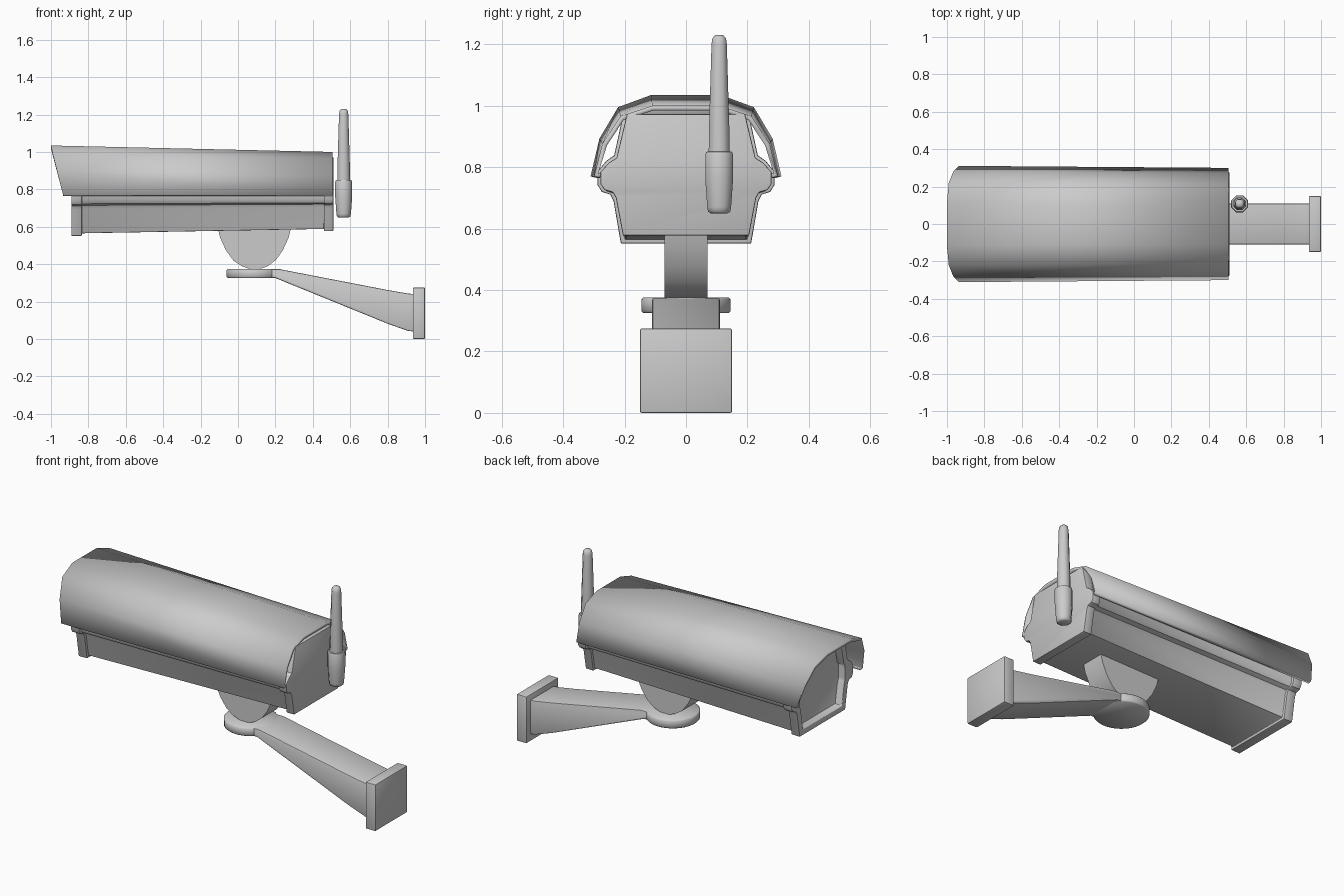
import bpy, bmesh
from math import radians, sin, cos, pi

cube = bpy.data.objects.get("Cube")
if cube:
    bpy.data.objects.remove(cube, do_unlink=True)

grey = bpy.data.materials.new("light_grey")
grey.use_nodes = True
COLOUR = (0.6, 0.6, 0.6, 1)
grey.diffuse_color = COLOUR
grey.node_tree.nodes["Principled BSDF"].inputs["Base Color"].default_value = COLOUR

PIVOT = 0.77   # height about which the housing tapers
REAR = 0.51


def finish(name, bm, bevel=0.0, angle=35, segments=2):
    """Bevel the hard edges, then shade smooth by angle."""
    bmesh.ops.recalc_face_normals(bm, faces=bm.faces)
    if bevel:
        hard = [e for e in bm.edges if e.is_manifold and e.calc_face_angle(0) > radians(50)]
        bmesh.ops.bevel(bm, geom=hard, offset=bevel, segments=segments,
                        profile=0.5, affect='EDGES', clamp_overlap=True)
    mesh = bpy.data.meshes.new(name)
    bm.to_mesh(mesh)
    bm.free()
    mesh.materials.append(grey)
    ob = bpy.data.objects.new(name, mesh)
    bpy.context.collection.objects.link(ob)
    bpy.ops.object.select_all(action='DESELECT')
    ob.select_set(True)
    bpy.context.view_layer.objects.active = ob
    bpy.ops.object.shade_smooth_by_angle(angle=radians(angle))
    return ob


def skin(bm, rings, closed=True, caps=True):
    """Join rings of points with quads."""
    rows = [[bm.verts.new(p) for p in ring] for ring in rings]
    n = len(rows[0])
    for a, b in zip(rows, rows[1:]):
        for i in range(n if closed else n - 1):
            j = (i + 1) % n
            bm.faces.new((a[i], a[j], b[j], b[i]))
    if caps:
        bm.faces.new(rows[0])
        bm.faces.new(rows[-1])


def taper(x, y, z):
    """Grow the housing slightly toward its lens end."""
    d = REAR - x
    return (x, y * (1 + 0.025 * d), PIVOT + (z - PIVOT) * (1 + 0.1 * d))


def mirrored(half):
    return half + [(-y, z) for y, z in reversed(half)]


def prism(name, outline, half_width, bevel):
    """Side outline in x and z, extruded across y."""
    bm = bmesh.new()
    skin(bm, [[(x, s * half_width, z) for x, z in outline] for s in (-1, 1)])
    return finish(name, bm, bevel)


def lathe(name, profile, x, y, sides):
    bm = bmesh.new()
    skin(bm, [[(x + r * cos(2 * pi * (i + 0.5) / sides), y + r * sin(2 * pi * (i + 0.5) / sides), z)
               for i in range(sides)] for r, z in profile])
    return finish(name, bm, angle=50)


# Housing: end frames, slimmer middle and a recessed lens window
section = mirrored([(0.205, 0.578), (0.228, 0.7), (0.238, 0.718), (0.265, 0.726), (0.278, 0.745),
                    (0.278, 0.785), (0.25, 0.815), (0.226, 0.83), (0.192, 0.972)])


def housing_ring(x, shrink, window=False):
    f = 1 - shrink / 0.2
    return [taper(x, max(-0.2, min(0.2, y * f)) if window else y * f, PIVOT + (z - PIVOT) * f)
            for y, z in section]


bm = bmesh.new()
skin(bm, [housing_ring(-0.85, 0.035, True), housing_ring(-0.89, 0.03, True),
          housing_ring(-0.89, 0), housing_ring(-0.835, 0), housing_ring(-0.835, 0.012),
          housing_ring(0.46, 0.012), housing_ring(0.46, 0), housing_ring(REAR, 0)])
finish("camera_housing", bm, 0.006)

# Sunshield: thin folded sheet with a raked front edge
shield = mirrored([(0.28, 0.765), (0.3, 0.77), (0.272, 0.877), (0.213, 0.966), (0.11, 1.0)])
bm = bmesh.new()
skin(bm, [[taper(-0.935 - 0.065 * max(0, z - PIVOT) / 0.23, y, z) for y, z in shield],
          [taper(0.505, y, z) for y, z in shield]], closed=False, caps=False)
hood = finish("sunshield", bm, angle=45)
solid = hood.modifiers.new("sheet_thickness", 'SOLIDIFY')
solid.thickness = 0.016
solid.offset = -1
# Make the sheet normals point outward so that it thickens inward
hood_top = max(hood.data.polygons, key=lambda p: p.center.z)
if hood_top.normal.z < 0:
    hood.data.flip_normals()

# Tilt foot below the housing
prism("tilt_foot", [(-0.11, 0.6), (-0.095, 0.54), (-0.065, 0.475), (-0.025, 0.42), (0.02, 0.39),
                    (0.06, 0.375), (0.12, 0.375), (0.16, 0.39), (0.205, 0.425), (0.24, 0.475),
                    (0.27, 0.54), (0.285, 0.6)], 0.07, 0)

# Wall bracket: round pad, tapering arm, wall plate
lathe("bracket_pad", [(0.14, 0.325), (0.146, 0.331), (0.146, 0.369), (0.14, 0.375)], 0.085, 0, 32)
prism("bracket_arm", [(0.12, 0.327), (0.2, 0.326), (0.8, 0.082), (0.91, 0.043), (0.95, 0.04),
                      (0.95, 0.24), (0.91, 0.243), (0.8, 0.262), (0.22, 0.374), (0.12, 0.374)],
      0.11, 0.006)
prism("wall_plate", [(0.935, 0), (1.0, 0), (1.0, 0.275), (0.935, 0.275)], 0.15, 0.006)

# Antenna: sleeve and tapered rod
lathe("antenna_sleeve", [(0.03, 0.65), (0.039, 0.655), (0.042, 0.67), (0.049, 0.76), (0.049, 0.84),
                         (0.045, 0.85), (0.03, 0.852)], 0.565, 0.108, 8)
lathe("antenna_rod", [(0.037, 0.84), (0.036, 0.92), (0.027, 1.2), (0.024, 1.22), (0.014, 1.23)],
      0.565, 0.108, 8)
